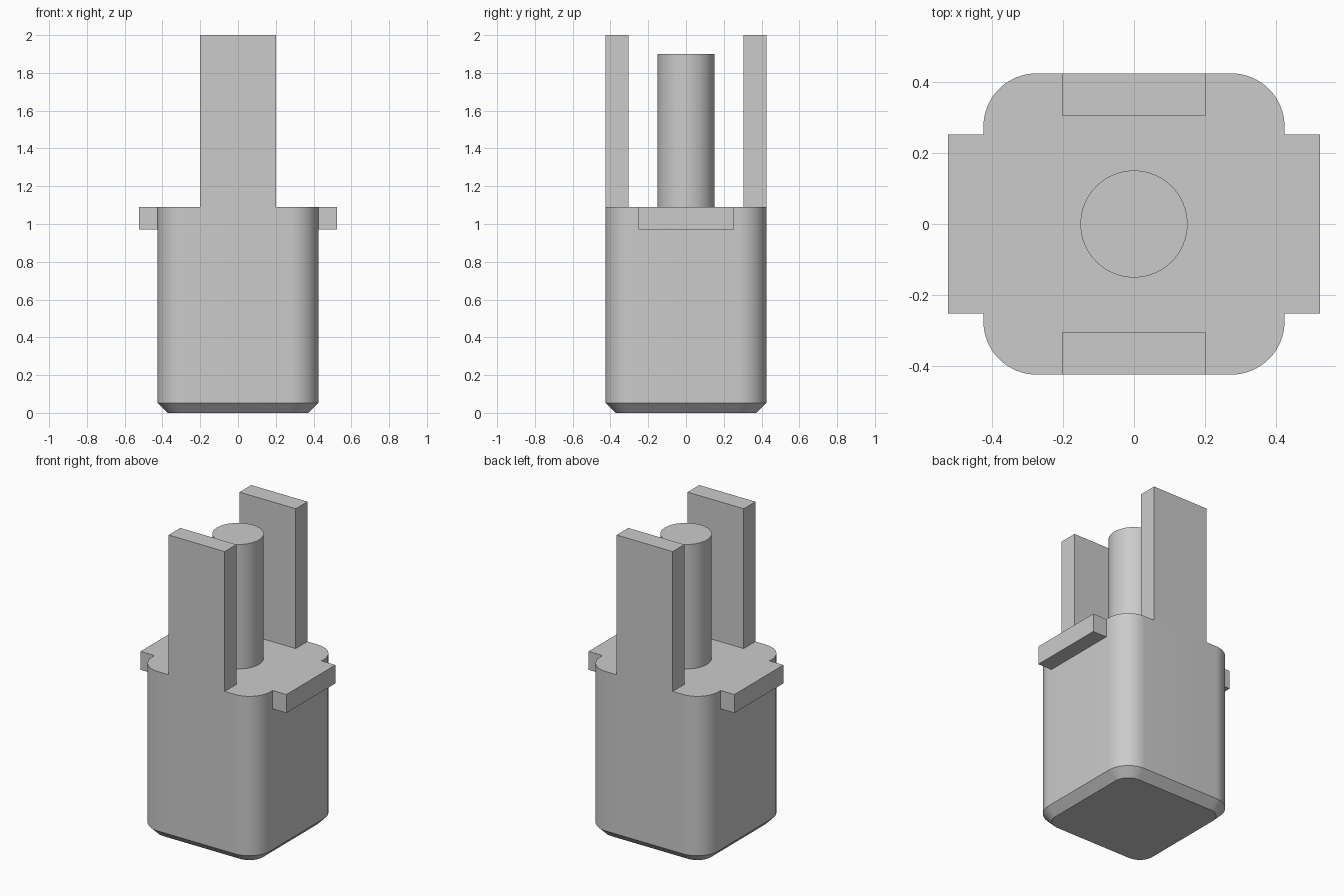
import bpy, bmesh, math

cube = bpy.data.objects.get("Cube")
if cube:
    bpy.data.objects.remove(cube, do_unlink=True)

grey = bpy.data.materials.new("plain_grey")
grey.use_nodes = True
colour = (0.6, 0.6, 0.6, 1)
grey.diffuse_color = colour
grey.node_tree.nodes["Principled BSDF"].inputs["Base Color"].default_value = colour

HALF = 0.425      # half width of the body
DECK = 1.09       # height of the body top


def finish(name, bm):
    bmesh.ops.recalc_face_normals(bm, faces=bm.faces)
    mesh = bpy.data.meshes.new(name)
    bm.to_mesh(mesh)
    bm.free()
    mesh.materials.append(grey)
    obj = bpy.data.objects.new(name, mesh)
    bpy.context.collection.objects.link(obj)
    bpy.ops.object.select_all(action="DESELECT")
    obj.select_set(True)
    bpy.context.view_layer.objects.active = obj
    bpy.ops.object.shade_smooth_by_angle(angle=math.radians(30))
    return obj


def box(name, low, high):
    bm = bmesh.new()
    bmesh.ops.create_cube(bm, size=1)
    for v in bm.verts:
        v.co = [l + (h - l) * (c + 0.5) for l, h, c in zip(low, high, v.co)]
    return finish(name, bm)


def rounded_ring(bm, half, radius, z, steps=16):
    # one square loop with rounded corners
    ring = []
    for corner in range(4):
        for i in range(steps + 1):
            a = math.pi / 2 * (corner + i / steps)
            mid = math.pi / 2 * (corner + 0.5)
            cx = math.copysign(half - radius, math.cos(mid))
            cy = math.copysign(half - radius, math.sin(mid))
            ring.append(bm.verts.new((cx + radius * math.cos(a),
                                      cy + radius * math.sin(a), z)))
    return ring


# Body: rounded square block with a chamfered foot
bm = bmesh.new()
rings = [rounded_ring(bm, HALF - 0.053, 0.097, 0),
         rounded_ring(bm, HALF, 0.15, 0.053),
         rounded_ring(bm, HALF, 0.15, DECK)]
for lower, upper in zip(rings, rings[1:]):
    for i in range(len(lower)):
        j = (i + 1) % len(lower)
        bm.faces.new((lower[i], lower[j], upper[j], upper[i]))
bm.faces.new(rings[0])
bm.faces.new(rings[-1])
finish("body", bm)

# Side tabs and upright blades in pairs
for side, x in (("left", 1), ("right", -1)):
    ends = sorted((x * HALF, x * 0.525))
    box(side + "_tab", (ends[0], -0.252, 0.97), (ends[1], 0.252, DECK))
for side, y in (("front", -1), ("back", 1)):
    ends = sorted((y * 0.305, y * HALF))
    box(side + "_blade", (-0.202, ends[0], DECK), (0.202, ends[1], 2))

# Central round pin
bm = bmesh.new()
bmesh.ops.create_cone(bm, cap_ends=True, segments=64, radius1=0.151,
                      radius2=0.151, depth=1.9 - DECK)
bmesh.ops.translate(bm, verts=bm.verts, vec=(0, 0, (1.9 + DECK) / 2))
finish("center_pin", bm)
